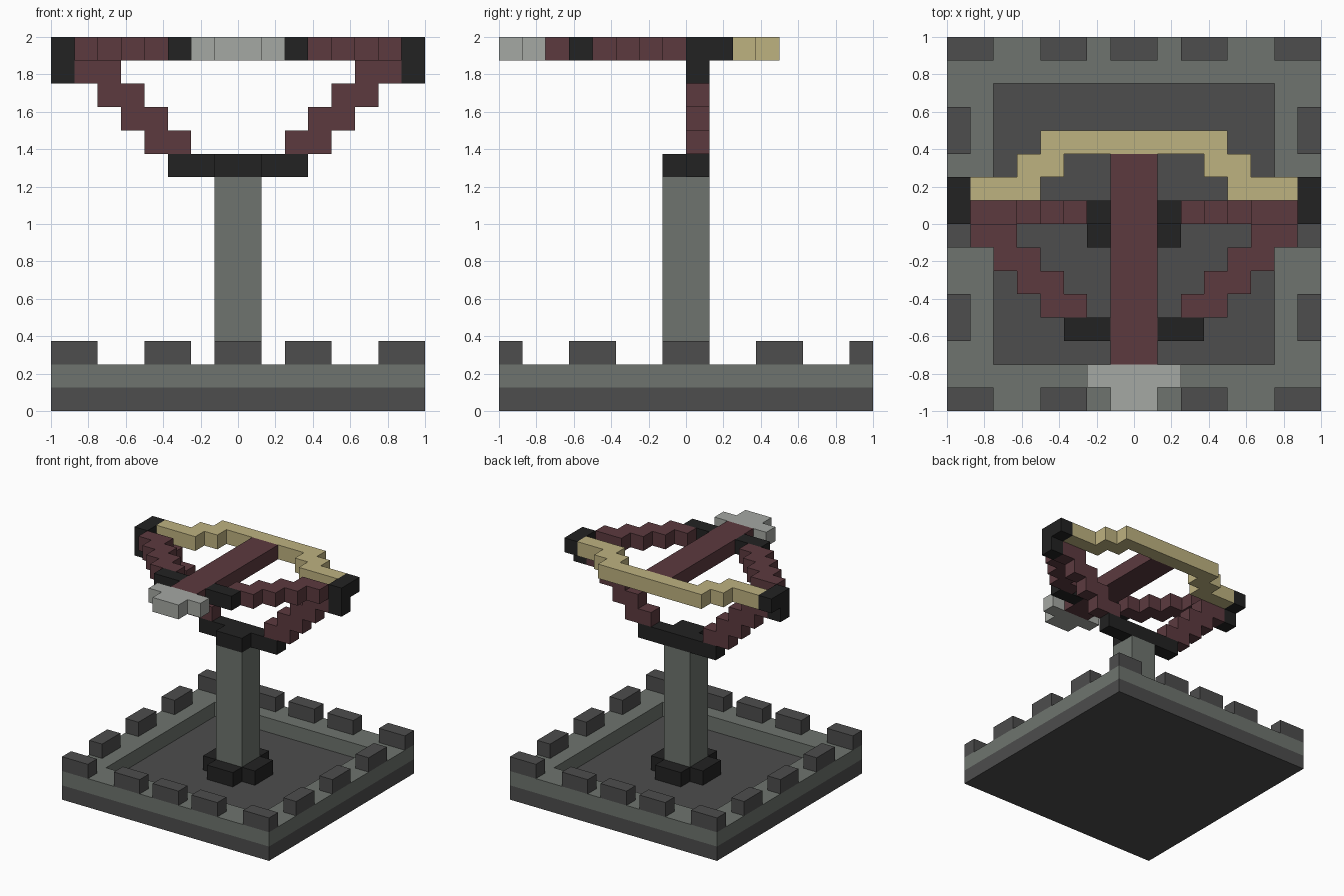
import bpy
import bmesh

cube = bpy.data.objects.get("Cube")
if cube:
    bpy.data.objects.remove(cube, do_unlink=True)

U = 0.125  # size of one block


def material(name, rgb):
    """Flat material from 0-255 sRGB values."""
    lin = [((c / 255 + 0.055) / 1.055) ** 2.4 for c in rgb]
    m = bpy.data.materials.new(name)
    m.use_nodes = True
    m.diffuse_color = (*lin, 1)
    bsdf = next(n for n in m.node_tree.nodes if n.type == 'BSDF_PRINCIPLED')
    bsdf.inputs["Base Color"].default_value = (*lin, 1)
    bsdf.inputs["Roughness"].default_value = 0.9
    return m


DARK = material("dark stone", (77, 77, 77))
STONE = material("grey stone", (110, 116, 110))
LIGHT = material("pale metal", (165, 168, 163))
WOOD = material("red brown wood", (92, 58, 63))
ROPE = material("tan rope", (190, 178, 128))
IRON = material("black iron", (34, 34, 34))


def part(name, mat, boxes, mirror=False):
    """One object from block-unit boxes (x0, x1, y0, y1, z0, z1)."""
    bm = bmesh.new()
    if mirror:
        boxes = boxes + [(-b[1], -b[0], *b[2:]) for b in boxes]
    for x0, x1, y0, y1, z0, z1 in boxes:
        verts = bmesh.ops.create_cube(bm, size=1)["verts"]
        for v in verts:
            v.co = ((x0 if v.co.x < 0 else x1) * U,
                    (y0 if v.co.y < 0 else y1) * U,
                    (z0 if v.co.z < 0 else z1) * U)
    mesh = bpy.data.meshes.new(name)
    bm.to_mesh(mesh)
    bm.free()
    mesh.materials.append(mat)
    ob = bpy.data.objects.new(name, mesh)
    bpy.context.collection.objects.link(ob)
    return ob


# Platform: slab and raised rim around a sunken floor
part("base_slab", DARK, [(-8, 8, -8, 8, 0, 1)])
part("rim_wall", STONE, [(-8, 8, -8, -6, 1, 2), (-8, 8, 6, 8, 1, 2),
                         (-8, -6, -6, 6, 1, 2), (6, 8, -6, 6, 1, 2)])

# Battlements along all four edges
spans = [(-8, -6), (-4, -2), (-1, 1), (2, 4), (6, 8)]
part("end_battlements", DARK,
     [(a, b, y, y + 1, 2, 3) for a, b in spans for y in (-8, 7)])
part("side_battlements", DARK,
     [(7, 8, a, a + 2, 2, 3) for a in (-5, -1, 3)], mirror=True)

# Post with a cross-shaped collar at its foot
part("post", STONE, [(-1, 1, -1, 1, 1, 10)])
part("post_collar", IRON, [(1, 2, -1, 1, 1, 2), (-2, -1, -1, 1, 1, 2),
                           (-1, 1, 1, 2, 1, 2), (-1, 1, -2, -1, 1, 2)])
part("cradle", IRON, [(-3, 3, 0, 1, 10, 11), (-1, 1, -1, 0, 10, 11)])

# Stepped braces rising from the cradle to the bow tips
part("upright_braces", WOOD,
     [(2 + i, 4 + i, 0, 1, 11 + i, 12 + i) for i in range(4)], mirror=True)

# Stepped bow limbs sweeping back from the front brackets
part("bow_limbs", WOOD,
     [(2 + i, 4 + i, -4 + i, -3 + i, 15, 16) for i in range(4)], mirror=True)
part("front_brackets", IRON, [(1, 3, -5, -4, 15, 16)], mirror=True)
part("bow_tips", IRON, [(7, 8, 0, 2, 15, 16), (7, 8, 0, 1, 14, 15)], mirror=True)

# Bolt shaft, bolt head and drawn string
part("bolt_shaft", WOOD, [(-1, 1, -6, 3, 15, 16)])
part("bolt_head", LIGHT, [(-2, 2, -7, -6, 15, 16), (-1, 1, -8, -7, 15, 16)])
part("string_back", ROPE, [(-4, 4, 3, 4, 15, 16)])
part("string_sides", ROPE, [(3, 5, 2, 3, 15, 16), (4, 7, 1, 2, 15, 16)], mirror=True)
